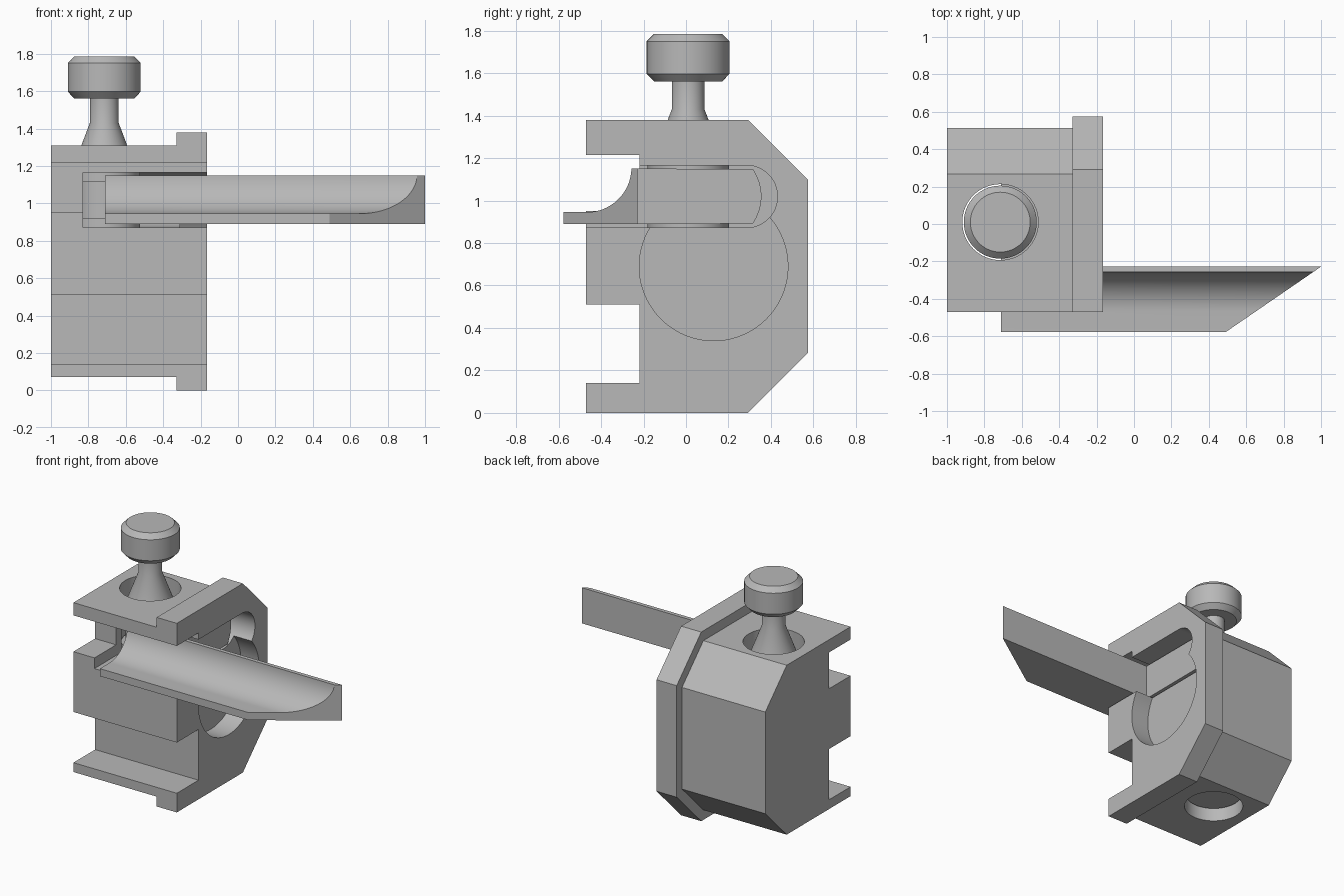
import bpy, bmesh, math
from mathutils import Matrix

cube = bpy.data.objects.get("Cube")
if cube:
    bpy.data.objects.remove(cube, do_unlink=True)

grey = bpy.data.materials.new("plain grey")
grey.use_nodes = True
grey.diffuse_color = (0.48, 0.48, 0.48, 1)
grey.node_tree.nodes["Principled BSDF"].inputs["Base Color"].default_value = grey.diffuse_color

PIN = (-0.715, 0.01)


def make(name, bm):
    bmesh.ops.recalc_face_normals(bm, faces=bm.faces)
    mesh = bpy.data.meshes.new(name)
    bm.to_mesh(mesh)
    bm.free()
    mesh.materials.append(grey)
    ob = bpy.data.objects.new(name, mesh)
    bpy.context.collection.objects.link(ob)
    return ob


def prism(name, profile, x0, x1):
    """Extrude a (y, z) profile along x; x1 may depend on y."""
    end = x1 if callable(x1) else lambda y: x1
    bm = bmesh.new()
    a = [bm.verts.new((x0, y, z)) for y, z in profile]
    b = [bm.verts.new((end(y), y, z)) for y, z in profile]
    bm.faces.new(a)
    bm.faces.new(b)
    n = len(a)
    for i in range(n):
        j = (i + 1) % n
        bm.faces.new((a[i], a[j], b[j], b[i]))
    return make(name, bm)


def lathe(name, profile, steps=64):
    """Closed solid of revolution around the pin axis from (r, z) points."""
    bm = bmesh.new()
    rings = []
    for r, z in profile:
        angles = [2 * math.pi * i / steps for i in range(steps)]
        rings.append([bm.verts.new((PIN[0] + r * math.cos(t), PIN[1] + r * math.sin(t), z))
                      for t in angles])
    bm.faces.new(rings[0])
    bm.faces.new(rings[-1])
    for lo, hi in zip(rings, rings[1:]):
        for i in range(steps):
            j = (i + 1) % steps
            bm.faces.new((lo[i], lo[j], hi[j], hi[i]))
    return make(name, bm)


def arc(cy, cz, r, start, stop, n=24):
    angles = [math.radians(start + (stop - start) * i / n) for i in range(n + 1)]
    return [(cy + r * math.cos(t), cz + r * math.sin(t)) for t in angles]


def boolean(target, other, operation):
    mod = target.modifiers.new(operation.lower(), "BOOLEAN")
    mod.operation = operation
    mod.solver = "EXACT"
    mod.object = other
    bpy.context.view_layer.objects.active = target
    bpy.ops.object.modifier_apply(modifier=mod.name)
    bpy.data.objects.remove(other, do_unlink=True)


def shell(inset):
    """Side outline of the housing with front rails and chamfered back."""
    low, high, back = inset, 1.38 - inset, 0.575 - inset * 0.85
    chamfer = 0.283 - inset * 0.5
    return [(-0.47, low), (back - chamfer, low), (back, low + chamfer),
            (back, high - chamfer), (back - chamfer, high), (-0.47, high),
            (-0.47, 1.215), (-0.22, 1.215), (-0.22, 0.95), (-0.47, 0.95),
            (-0.47, 0.51), (-0.22, 0.51), (-0.22, 0.14), (-0.47, 0.14)]


# Housing: narrow body joined to a taller flange
housing = prism("housing", shell(0.072), -1.0, -0.3275)
boolean(housing, prism("flange", shell(0), -0.3275, -0.165), "UNION")

# Vertical bore, guide slot and round side pocket
boolean(housing, lathe("bore", [(0.203, -0.1), (0.203, 1.5)]), "DIFFERENCE")
slot = [(-0.7, 0.872)] + arc(0.284, 1.019, 0.147, -90, 90) + [(-0.7, 1.166)]
boolean(housing, prism("slot", slot, -0.83, 0.1), "DIFFERENCE")
pocket = arc(0.13, 0.69, 0.35, 0, 360, 80)[:-1]
boolean(housing, prism("pocket", pocket, -0.31, 0.1), "DIFFERENCE")

# Push button: waisted plunger, cone, neck and chamfered knob
button = lathe("push_button", [
    (0.192, 0.165), (0.192, 0.92), (0.165, 0.92), (0.165, 1.115), (0.192, 1.115),
    (0.192, 1.165), (0.176, 1.168), (0.077, 1.43), (0.077, 1.56), (0.16, 1.56),
    (0.195, 1.597), (0.195, 1.75), (0.16, 1.785)])

# Slide held inside the slot, with a bowed back end
slide = prism("slide", [(-0.228, 0.89)] + arc(0.13, 1.02, 0.225, -35, 35, 16)
              + [(-0.228, 1.15)], -0.71, -0.305)

# Troughed lever with a mitred tip
trough = arc(-0.467, 1.155, 0.21, -90, 0)
lever = prism("lever", [(-0.228, 0.89), (-0.578, 0.89), (-0.578, 0.945)] + trough
              + [(-0.257, 1.15), (-0.228, 1.15)][1:],
              -0.71, lambda y: 1.0 + (y + 0.228) * 0.51 / 0.35)
for v in lever.data.vertices:
    v.co.z = min(v.co.z, 1.15)

# Smooth the rounds, keep the edges crisp
bpy.ops.object.select_all(action="DESELECT")
for ob in (housing, button, slide, lever):
    ob.select_set(True)
bpy.context.view_layer.objects.active = housing
bpy.ops.object.shade_smooth_by_angle(angle=math.radians(25))
